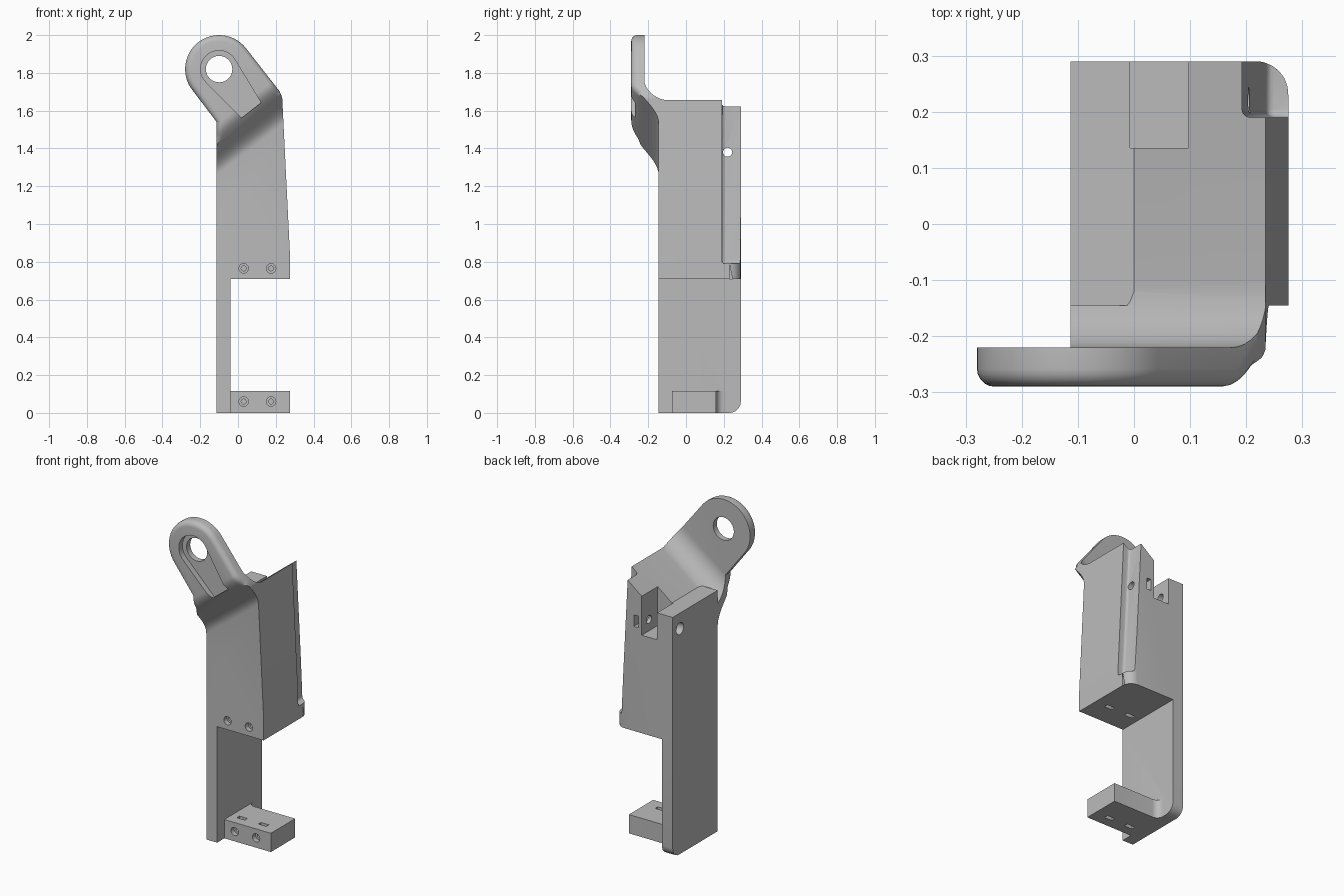
import bpy, bmesh, math
from mathutils import Vector, Matrix

if "Cube" in bpy.data.objects:
    bpy.data.objects.remove(bpy.data.objects["Cube"])

grey = bpy.data.materials.new("matte_grey")
grey.use_nodes = True
grey.diffuse_color = (0.5, 0.5, 0.5, 1)
grey.node_tree.nodes["Principled BSDF"].inputs["Base Color"].default_value = (0.5, 0.5, 0.5, 1)

X, Y, Z = Vector((1, 0, 0)), Vector((0, 1, 0)), Vector((0, 0, 1))
UP = Vector((-0.616, 0, 0.788))      # direction the arm leans
ACROSS = Vector((0.788, 0, 0.616))   # across the arm
EYE = Vector((-0.1, 0, 1.82))        # centre of the arm's eye


def add_object(name, bm):
    bmesh.ops.recalc_face_normals(bm, faces=bm.faces[:])
    mesh = bpy.data.meshes.new(name)
    bm.to_mesh(mesh)
    bm.free()
    mesh.materials.append(grey)
    ob = bpy.data.objects.new(name, mesh)
    bpy.context.collection.objects.link(ob)
    return ob


def prism(name, pts, a, b, along, lo, hi, origin=Vector(), round_if=None, radius=0.02, segs=6):
    """Extrude a 2D outline (axes a, b) along a third axis, optionally rounding edges."""
    bm = bmesh.new()
    face = bm.faces.new([bm.verts.new(origin + a * p + b * q + along * lo) for p, q in pts])
    out = bmesh.ops.extrude_face_region(bm, geom=[face])
    bmesh.ops.translate(bm, vec=along * (hi - lo),
                        verts=[v for v in out["geom"] if isinstance(v, bmesh.types.BMVert)])
    if round_if:
        edges = [e for e in bm.edges if round_if(*(v.co for v in e.verts))]
        bmesh.ops.bevel(bm, geom=edges, offset=radius, segments=segs, profile=0.5, affect='EDGES')
    return add_object(name, bm)


def box(name, x, y, z):
    return prism(name, [(x[0], y[0]), (x[1], y[0]), (x[1], y[1]), (x[0], y[1])], X, Y, Z, *z)


def rod(name, a, b, along, origin, radius, lo, hi):
    ring = [(radius * math.cos(i * math.tau / 32), radius * math.sin(i * math.tau / 32)) for i in range(32)]
    return prism(name, ring, a, b, along, lo, hi, origin)


def combine(target, tool, operation):
    mod = target.modifiers.new("combine", 'BOOLEAN')
    mod.operation, mod.object, mod.solver = operation, tool, 'EXACT'
    graph = bpy.context.evaluated_depsgraph_get()
    mesh = bpy.data.meshes.new_from_object(target.evaluated_get(graph))
    target.modifiers.clear()
    target.data = mesh
    bpy.data.objects.remove(tool)


def arc(cx, cy, r, start, end, n):
    return [(cx + r * math.cos(math.radians(start + (end - start) * i / n)),
             cy + r * math.sin(math.radians(start + (end - start) * i / n))) for i in range(n + 1)]


# Front silhouette of plate, body and arm
outline = [(-0.113, 0), (-0.04, 0), (-0.04, 0.71), (0.275, 0.71), (0.275, 0.84), (0.234, 1.67), (0.22, 1.703)]
outline += arc(EYE.x, EYE.z, 0.18, 38, 218, 28) + [(-0.113, 1.54)]


def rounded_back(p, q):
    if min(p.y, q.y) < 0.28:
        return False
    return max(p.z, q.z) < 0.01 or (min(p.x, q.x) > 0.27 and max(p.z, q.z) < 0.9)


bracket = prism("bracket", outline, X, Z, Y, -0.4, 0.29, round_if=rounded_back, radius=0.06)

# Side profile: flat front, S-bend out to the arm, filleted top
profile = [(0.4, -0.2), (0.4, 1.16)]
profile += arc(-0.1, 1.28, 0.12, 270, 180, 10)
profile += [(-0.22, 2), (-0.29, 2)]
for i in range(15):
    k = i / 14
    profile.append((-0.2175 - 0.0725 * math.cos(math.pi * k), 1.27 - 0.21 * k))
profile.append((-0.145, -0.2))
combine(bracket, prism("side_profile", profile, Y, UP, ACROSS, -0.4, 1.7), 'INTERSECT')

# Round the front rim of the arm
bm = bmesh.new()
bm.from_mesh(bracket.data)
rim = [e for e in bm.edges if len(e.link_faces) == 2 and e.calc_face_angle(0) > 0.8
       and sum(v.co.y for v in e.verts) / 2 < -0.25]
bmesh.ops.bevel(bm, geom=rim, offset=0.032, segments=5, profile=0.5, affect='EDGES', clamp_overlap=False)
bm.to_mesh(bracket.data)
bm.free()

# Flat shoulder beside the sloping top, and the foot with its filleted root
combine(bracket, box("shoulder", (-0.113, 0), (-0.145, 0.29), (0.8, 1.475)), 'UNION')
foot = [(-0.08, -0.075), (0.275, -0.075), (0.275, 0.16)] + arc(0, 0.2, 0.04, 270, 180, 6) + [(-0.08, 0.2)]
combine(bracket, prism("foot", foot, X, Y, Z, 0, 0.115), 'UNION')

# Cable groove down the back corner
groove = [(0.235, 0.79), (0.45, 0.79), (0.45, 1.9), (0.178, 1.9)]
combine(bracket, prism("groove", groove, X, Z, Y, 0.19, 0.45,
                       round_if=lambda p, q: max(p.y, q.y) < 0.2 or max(p.z, q.z) < 0.8,
                       radius=0.015, segs=3), 'DIFFERENCE')

# Notch, nut slot and cross hole at the back
combine(bracket, box("notch", (-0.007, 0.097), (0.135, 0.4), (1.31, 1.8)), 'DIFFERENCE')
combine(bracket, box("nut_slot", (0.12, 0.15), (0.19, 0.4), (1.35, 1.42)), 'DIFFERENCE')
cross = Vector((0, 0.22, 1.38))
combine(bracket, rod("cross_hole", Y, Z, X, cross, 0.024, -0.3, 0.4), 'DIFFERENCE')
combine(bracket, rod("cross_counterbore", Y, Z, X, cross, 0.036, -0.3, -0.07), 'DIFFERENCE')

# Eye hole and the tapered recess around it
combine(bracket, rod("eye_hole", X, Z, Y, EYE, 0.07, -0.5, -0.1), 'DIFFERENCE')
recess = arc(0, 0, 0.098, 0, 180, 20) + [(-0.065, -0.277), (0.065, -0.277)]
combine(bracket, prism("recess", recess, ACROSS, UP, Y, -0.5, -0.255, EYE), 'DIFFERENCE')

# Screw holes with nut slots, on the body and on the foot
for z, front, slot in ((0.765, -0.145, (0.6, 0.8)), (0.06, -0.075, (-0.1, 0.2))):
    for x in (0.03, 0.175):
        spot = Vector((x, front, z))
        combine(bracket, rod("screw_head", X, Z, Y, spot, 0.025, -0.1, 0.03), 'DIFFERENCE')
        combine(bracket, rod("screw_hole", X, Z, Y, spot, 0.013, -0.1, 0.17), 'DIFFERENCE')
        combine(bracket, box("screw_nut_slot", (x - 0.027, x + 0.027), (-0.015, 0.01), slot), 'DIFFERENCE')

# Smooth shading with sharp edges kept
bpy.ops.object.select_all(action='DESELECT')
bracket.select_set(True)
bpy.context.view_layer.objects.active = bracket
bpy.ops.object.shade_smooth_by_angle(angle=math.radians(30))
